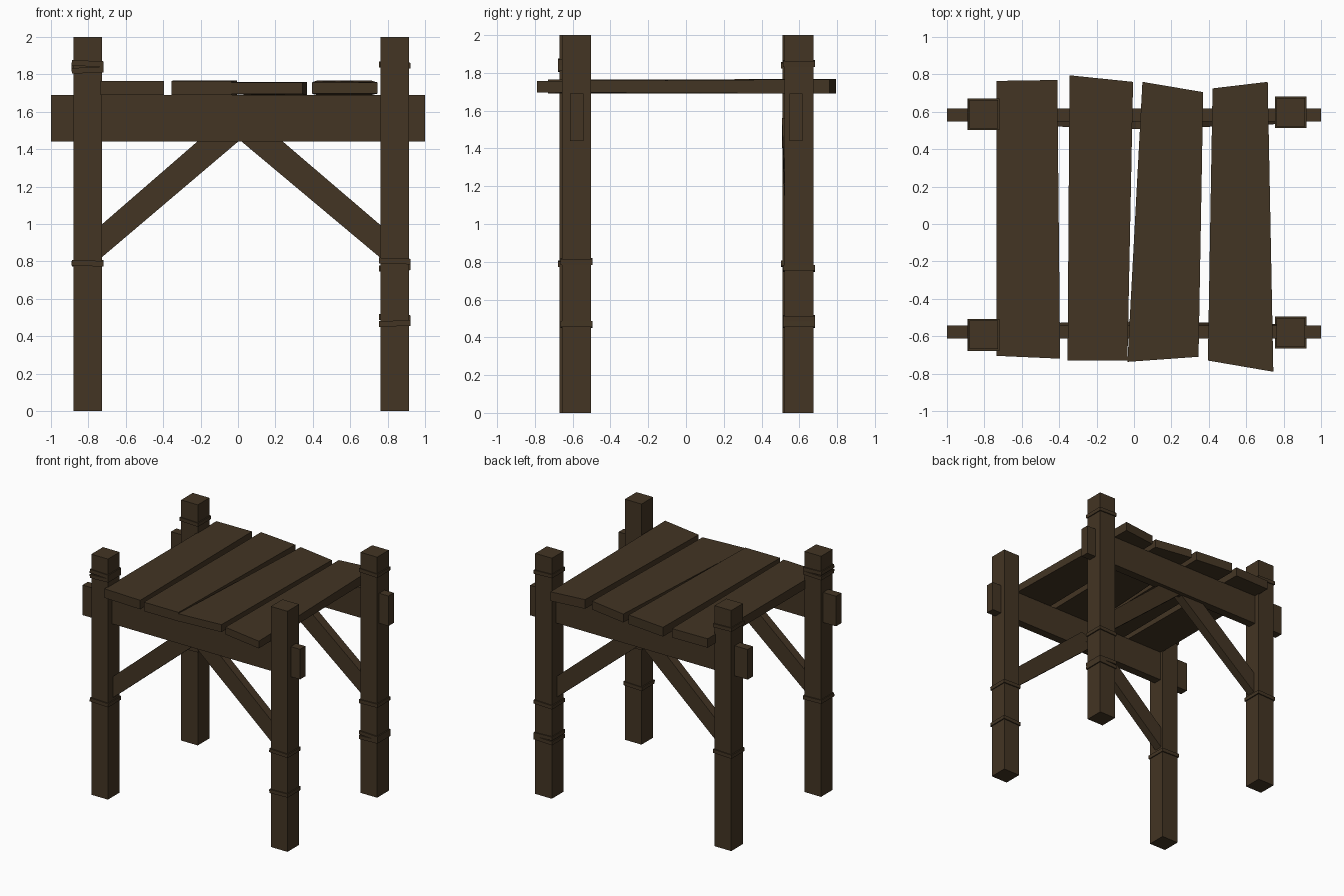
import bpy, bmesh, math
from mathutils import Matrix, Vector

if "Cube" in bpy.data.objects:
    bpy.data.objects.remove(bpy.data.objects["Cube"])

wood = bpy.data.materials.new("dark brown wood")
wood.diffuse_color = (0.056, 0.035, 0.017, 1)
wood.use_nodes = True
wood.node_tree.nodes["Principled BSDF"].inputs["Base Color"].default_value = wood.diffuse_color


def finish(name, bm):
    bmesh.ops.recalc_face_normals(bm, faces=bm.faces)
    me = bpy.data.meshes.new(name)
    bm.to_mesh(me)
    bm.free()
    me.materials.append(wood)
    ob = bpy.data.objects.new(name, me)
    bpy.context.collection.objects.link(ob)
    return ob


def box(name, centre, size, rot=None):
    bm = bmesh.new()
    m = Matrix.Translation(centre) @ (rot or Matrix.Identity(4)) @ Matrix.Diagonal((*size, 1))
    bmesh.ops.create_cube(bm, size=1, matrix=m)
    return finish(name, bm)


def prism(name, bottom, top):
    # solid between two matching outlines
    bm = bmesh.new()
    a = [bm.verts.new(p) for p in bottom]
    b = [bm.verts.new(p) for p in top]
    n = len(a)
    bm.faces.new(a[::-1])
    bm.faces.new(b)
    for i in range(n):
        bm.faces.new((a[i], a[(i + 1) % n], b[(i + 1) % n], b[i]))
    return finish(name, bm)


# corner posts with rope bands: x, y, band heights
posts = {
    "front_left": (-0.804, -0.593, (1.858, 1.822, 0.79)),
    "front_right": (0.838, -0.580, (0.802, 0.468)),
    "back_right": (0.838, 0.598, (1.85, 0.765, 0.50, 0.467)),
    "back_left": (-0.804, 0.587, (1.84, 0.79)),
}
for name, (x, y, bands) in posts.items():
    box(name + "_post", (x, y, 1), (0.153, 0.153, 2))
    for i, z in enumerate(bands):
        tilt = Matrix.Rotation(math.radians(2 * (-1) ** i), 4, 'Y')
        box(f"{name}_band_{i}", (x, y, z), (0.17, 0.17, 0.03), tilt)

# long beams through the posts
for name, y in (("front", -0.578), ("back", 0.583)):
    box(name + "_beam", (0, y, 1.565), (2, 0.07, 0.25))

# diagonal braces, slightly turned inwards at the upper end
for name, s in (("front", -1), ("back", 1)):
    for side in (-1, 1):
        xo, xi = (-0.76, 0.0) if side < 0 else (0.79, 0.02)
        lo_in, lo_out = 0.535, 0.605
        hi_in, hi_out = (0.508, 0.585) if s > 0 else (0.522, 0.59)
        prof = [(xo, 0.795, 0), (xi - side * 0.0, 1.44, 1),
                (xi - side * 0.08, 1.51, 1), (xi + side * 0.08, 1.56, 1),
                (xo, 0.97, 0)]
        inner = [(x, s * (hi_in if t else lo_in), z) for x, z, t in prof]
        outer = [(x, s * (hi_out if t else lo_out), z) for x, z, t in prof]
        prism(f"{name}_brace_{'left' if side < 0 else 'right'}", inner, outer)

# uneven deck planks: plan corners (back left, back right, front right, front left),
# then bottom/top height at back and at front
planks = [
    ([(-0.735, 0.765), (-0.41, 0.77), (-0.395, -0.72), (-0.735, -0.705)], (1.69, 1.765), (1.69, 1.765)),
    ([(-0.345, 0.795), (-0.005, 0.76), (-0.035, -0.73), (-0.355, -0.73)], (1.69, 1.767), (1.69, 1.765)),
    ([(0.045, 0.76), (0.37, 0.705), (0.345, -0.71), (-0.035, -0.737)], (1.69, 1.76), (1.695, 1.757)),
    ([(0.42, 0.725), (0.715, 0.76), (0.745, -0.79), (0.395, -0.73)], (1.69, 1.766), (1.697, 1.757)),
]
for i, (plan, back, front) in enumerate(planks):
    hs = (back, back, front, front)
    prism(f"deck_plank_{i + 1}",
          [(x, y, h[0]) for (x, y), h in zip(plan, hs)],
          [(x, y, h[1]) for (x, y), h in zip(plan, hs)])
